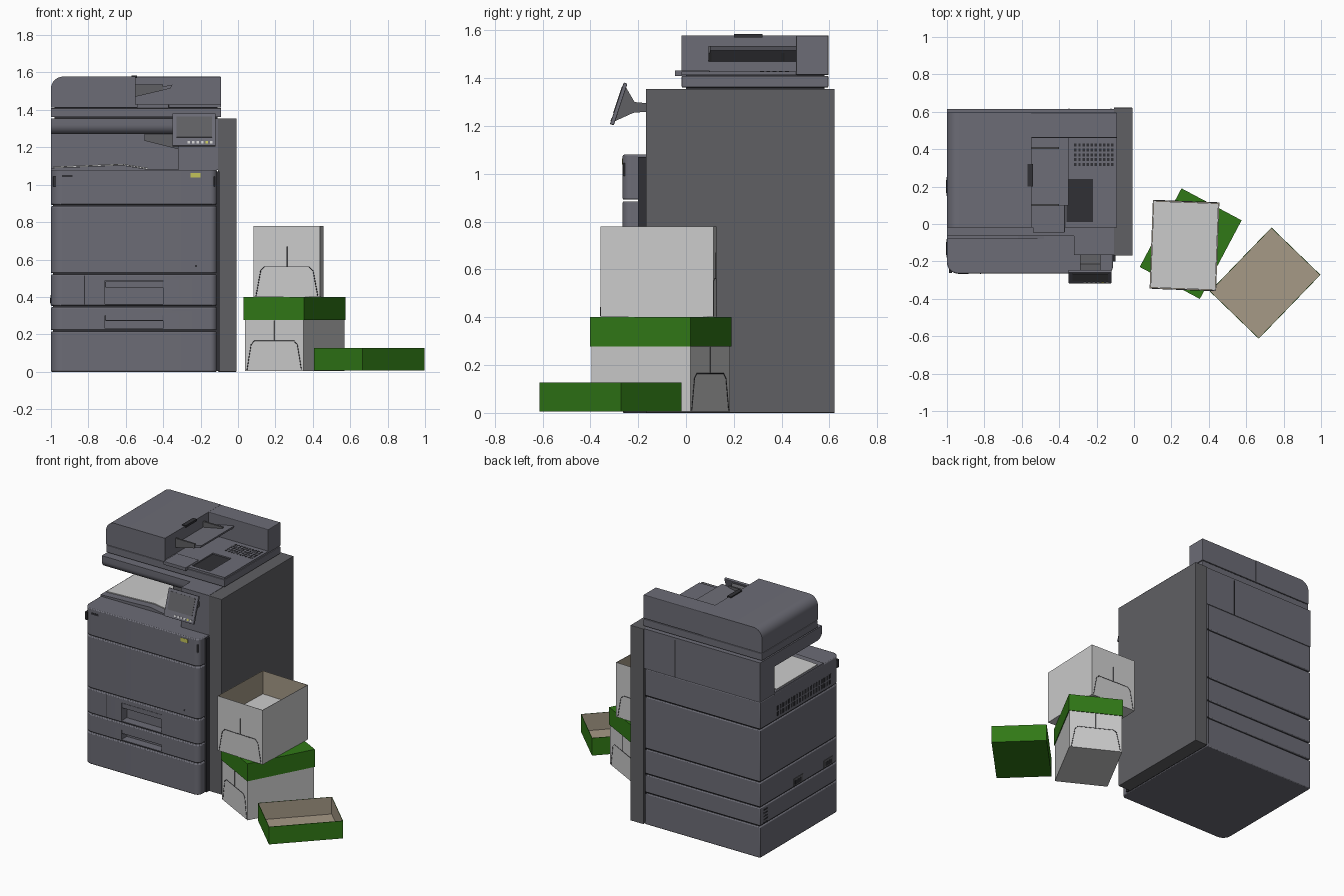
import bpy, bmesh, math
from mathutils import Matrix, Vector

if "Cube" in bpy.data.objects:
    bpy.data.objects.remove(bpy.data.objects["Cube"])


def material(name, rgb):
    m = bpy.data.materials.new(name)
    m.diffuse_color = (*rgb, 1)
    m.use_nodes = True
    m.node_tree.nodes["Principled BSDF"].inputs["Base Color"].default_value = m.diffuse_color
    return m


GREY = material("body_grey", (0.15, 0.15, 0.18))
SIDE = material("side_grey", (0.115, 0.115, 0.125))
DARK = material("dark_grey", (0.03, 0.03, 0.035))
GREEN = material("lid_green", (0.03, 0.19, 0.008))
TAN = material("cardboard", (0.38, 0.32, 0.24))
YELLOW = material("label_yellow", (0.55, 0.55, 0.1))


def finish(name, bm, mats, bevel=0, matrix=None):
    bmesh.ops.recalc_face_normals(bm, faces=bm.faces)
    me = bpy.data.meshes.new(name)
    bm.to_mesh(me)
    bm.free()
    for m in mats:
        if m:
            me.materials.append(m)
    ob = bpy.data.objects.new(name, me)
    bpy.context.collection.objects.link(ob)
    if matrix:
        ob.matrix_world = matrix
    if bevel:
        b = ob.modifiers.new("bevel", 'BEVEL')
        b.width, b.segments, b.limit_method = bevel, 2, 'ANGLE'
        b.angle_limit = math.radians(40)
    return ob


def prism(name, pts, lo, hi, axis, mat=GREY, bevel=0):
    """Extrude a closed 2D profile from lo to hi along an axis."""
    place = {'x': lambda p, t: (t, p[0], p[1]), 'y': lambda p, t: (p[0], t, p[1]),
             'z': lambda p, t: (p[0], p[1], t)}[axis]
    bm = bmesh.new()
    rings = [[bm.verts.new(place(p, t)) for p in pts] for t in (lo, hi)]
    for r in rings:
        bm.faces.new(r)
    n = len(pts)
    for i in range(n):
        j = (i + 1) % n
        bm.faces.new((rings[0][i], rings[0][j], rings[1][j], rings[1][i]))
    return finish(name, bm, [mat], bevel)


def rounded(x0, y0, x1, y1, radii, seg=8):
    """Rectangle profile, corner radii from lower left, anticlockwise."""
    pts = []
    for k, (cx, cy, sx, sy) in enumerate(((x0, y0, 1, 1), (x1, y0, -1, 1), (x1, y1, -1, -1), (x0, y1, 1, -1))):
        r = radii[k]
        if not r:
            pts.append((cx, cy))
            continue
        for i in range(seg + 1):
            a = math.pi + k * math.pi / 2 + i / seg * math.pi / 2
            pts.append((cx + sx * r + r * math.cos(a), cy + sy * r + r * math.sin(a)))
    return pts


def box(name, x, y, z, mat=GREY, bevel=0):
    return prism(name, rounded(x[0], y[0], x[1], y[1], (0, 0, 0, 0)), z[0], z[1], 'z', mat, bevel)


def cut(ob, x, y, z):
    c = box(ob.name + "_cutter", x, y, z)
    c.hide_render = True
    c.display_type = 'WIRE'
    m = ob.modifiers.new("cut", 'BOOLEAN')
    m.operation, m.solver, m.object = 'DIFFERENCE', 'EXACT', c


def smooth(ob):
    bpy.ops.object.select_all(action='DESELECT')
    bpy.context.view_layer.objects.active = ob
    ob.select_set(True)
    bpy.ops.object.shade_smooth_by_angle(angle=math.radians(30))


# Copier cabinet: stacked rounded layers around a core leave the seam grooves
box("cabinet_core", (-0.99, -0.10), (-0.20, 0.605), (0.005, 1.07), DARK)
levels = [0, 0.222, 0.352, 0.527, 0.892, 1.08]
layers = []
for i, (a, b) in enumerate(zip(levels, levels[1:])):
    ob = prism(f"cabinet_layer_{i + 1}", rounded(-1, -0.265, -0.113, 0.615, (0.06, 0.035, 0, 0)),
               a, b - 0.007 if i < 4 else b, 'z', GREY, 0.006)
    smooth(ob)
    layers.append(ob)

# Drawer grips
for i, z0, z1, zb in ((1, 0.232, 0.30, 0.272), (2, 0.362, 0.487, 0.45)):
    cut(layers[i], (-0.71, -0.40), (-0.3, -0.205), (z0, z1))
    box(f"drawer_grip_{i}", (-0.71, -0.40), (-0.26, -0.225), (zb, zb + 0.033), GREY, 0.004)
box("drawer_split", (-0.824, -0.819), (-0.2665, -0.26), (0.36, 0.515), DARK)

# Front details
for x in (-0.982, -0.132):
    box("door_latch", (x - 0.008, x + 0.008), (-0.262, -0.235), (0.99, 1.045), DARK)
box("door_mark", (-0.94, -0.885), (-0.267, -0.26), (1.04, 1.053), DARK)
box("yellow_label", (-0.255, -0.20), (-0.267, -0.26), (1.038, 1.063), YELLOW)
box("door_lock", (-0.23, -0.22), (-0.267, -0.26), (0.56, 0.57), DARK)

# Left side vents and carrying grips
for i in range(20):
    y = -0.16 + i * 0.03
    for z in (0.915, 0.955):
        box("left_vent_slot", (-1.001, -0.99), (y, y + 0.018), (z, z + 0.03), DARK)
for y in (-0.13, 0.2):
    box("left_grip_frame", (-1.003, -0.99), (y - 0.05, y + 0.05), (0.36, 0.41), SIDE)
    box("left_grip_recess", (-1.004, -0.99), (y - 0.035, y + 0.035), (0.367, 0.395), DARK)
for i in range(5):
    box("left_low_vent", (-1.001, -0.99), (0.53, 0.58), (0.225 + i * 0.022, 0.235 + i * 0.022), DARK)

# Right tower and upper body around the output bay
box("side_tower", (-0.108, -0.008), (-0.168, 0.622), (0, 1.355), SIDE, 0.003)
box("upper_column", (-0.32, -0.108), (-0.166, 0.615), (1.08, 1.355))
box("bay_back_wall", (-1, -0.32), (0.46, 0.615), (1.08, 1.27))
smooth(prism("scanner_bar", rounded(-0.065, 1.27, 0.615, 1.355, (0.05, 0, 0, 0)), -1, -0.32, 'x'))
prism("exit_chute", [(-0.50, 1.235), (-0.32, 1.19), (-0.32, 1.27), (-0.50, 1.27)], 0.0, 0.46, 'y', SIDE)
prism("output_tray", [(-1, 1.075), (-1, 1.09), (-0.62, 1.105), (-0.48, 1.082), (-0.32, 1.082), (-0.32, 1.075)],
      -0.08, 0.46, 'y')
prism("output_sheet", [(-0.99, 1.091), (-0.99, 1.097), (-0.62, 1.112), (-0.48, 1.09), (-0.48, 1.083),
                       (-0.62, 1.106)], -0.03, 0.42, 'y', None)
box("back_seam", (-0.125, -0.12), (0.61, 0.617), (0.02, 1.08), DARK)
box("back_upper_seam", (-0.35, -0.345), (0.61, 0.617), (1.08, 1.34), DARK)

# Document scanner and feeder
box("scanner_neck", (-0.98, -0.11), (0.0, 0.58), (1.35, 1.42), DARK)
box("scanner_base", (-1, -0.09), (-0.018, 0.595), (1.361, 1.41), GREY, 0.004)
deck = box("feeder_deck", (-0.55, -0.09), (-0.018, 0.46), (1.414, 1.428))
cut(deck, (-0.36, -0.22), (0.01, 0.24), (1.418, 1.45))
smooth(prism("feeder_cover", rounded(-1, 1.414, -0.548, 1.578, (0, 0, 0, 0.065)), -0.018, 0.595, 'y'))
box("feeder_back_ridge", (-0.55, -0.09), (0.46, 0.595), (1.414, 1.578), GREY, 0.004)
box("cover_tab", (-0.57, -0.54), (0.20, 0.32), (1.57, 1.585), DARK)
prism("feed_tray", [(-0.55, 1.47), (-0.36, 1.515), (-0.35, 1.535), (-0.55, 1.495)], 0.10, 0.46, 'y')
for y in (0.095, 0.40):
    prism("paper_guide", [(-0.55, 1.47), (-0.40, 1.505), (-0.40, 1.535), (-0.55, 1.535)], y, y + 0.012, 'y', SIDE)
box("eject_lip", (-0.54, -0.37), (-0.046, 0.10), (1.408, 1.432), GREY, 0.003)
for i in range(10):
    for j in range(5):
        x, y = -0.32 + i * 0.022, 0.31 + j * 0.026
        box("deck_vent", (x, x + 0.013), (y, y + 0.016), (1.42, 1.4295), DARK)

# Tilted control panel
prism("control_panel", [(-0.318, 1.208), (-0.26, 1.382), (-0.245, 1.376), (-0.302, 1.203)], -0.35, -0.12, 'x', GREY, 0.003)
base, along, out = Vector((-0.318, 1.208)), Vector((0.058, 0.174)), Vector((-0.949, 0.316))


def on_panel(name, x0, x1, t0, t1, mat):
    p = [base + along * t + out * d for t, d in ((t0, -0.003), (t1, -0.003), (t1, 0.002), (t0, 0.002))]
    prism(name, [tuple(v) for v in p], x0, x1, 'x', mat)


on_panel("touch_screen", -0.33, -0.14, 0.26, 0.90, SIDE)
for i in range(6):
    on_panel("panel_button", -0.27 + i * 0.024, -0.257 + i * 0.024, 0.07, 0.14, YELLOW if i == 4 else None)
prism("panel_arm", [(-0.297, 1.22), (-0.25, 1.36), (-0.215, 1.30), (-0.16, 1.295), (-0.16, 1.26), (-0.22, 1.255)],
      -0.29, -0.18, 'x', SIDE)


# Cardboard boxes: width 0.36, depth 0.475
def carton(name, w, d, h, matrix, mats, wall=0):
    bm = bmesh.new()
    bmesh.ops.create_cube(bm, size=1, matrix=Matrix.Translation((0, 0, h / 2)) @ Matrix.Diagonal((w, d, h, 1)))
    if wall:
        bm.faces.ensure_lookup_table()
        top = max(bm.faces, key=lambda f: f.calc_center_median().z)
        bmesh.ops.inset_region(bm, faces=[top], thickness=wall)
        floor = bmesh.ops.extrude_discrete_faces(bm, faces=[top])['faces'][0]
        bmesh.ops.translate(bm, vec=(0, 0, wall - h), verts=floor.verts)
        floor.material_index = 1
        for e in floor.edges:
            for f in e.link_faces:
                f.material_index = 1
    return finish(name, bm, mats, 0, matrix)


def spot(x, y, z, deg):
    return Matrix.Translation((x, y, z)) @ Matrix.Rotation(math.radians(deg), 4, 'Z')


def flap_lines(name, matrix, d):
    cu = bpy.data.curves.new(name, 'CURVE')
    cu.dimensions, cu.bevel_depth, cu.bevel_resolution = '3D', 0.002, 0
    for s in (-1, 1):
        for path in ([(-0.165, 0.005), (-0.14, 0.14), (-0.12, 0.16), (0.12, 0.16), (0.14, 0.14), (0.165, 0.005)],
                     [(0, 0.16), (0, 0.27)]):
            sp = cu.splines.new('POLY')
            sp.points.add(len(path) - 1)
            for p, (x, z) in zip(sp.points, path):
                p.co = (x, s * d / 2, z, 1)
    cu.materials.append(DARK)
    ob = bpy.data.objects.new(name, cu)
    bpy.context.collection.objects.link(ob)
    ob.matrix_world = matrix


WHITE = material("box_white", (0.75, 0.75, 0.75))
low, high = spot(0.303, -0.105, 0.005, -28), spot(0.27, -0.115, 0.401, -2.1)
carton("lower_box", 0.355, 0.467, 0.36, low, [WHITE])
flap_lines("lower_box_flaps", low, 0.467)
carton("lower_box_lid", 0.364, 0.476, 0.122, spot(0.303, -0.105, 0.278, -28), [GREEN])
carton("upper_box", 0.356, 0.472, 0.378, high, [WHITE, TAN], 0.004)
flap_lines("upper_box_flaps", high, 0.472)
carton("paper_stack", 0.346, 0.462, 0.21, spot(0.27, -0.115, 0.41, -2.1), [WHITE])
carton("loose_lid", 0.364, 0.475, 0.122, spot(0.701, -0.316, 0.006, -44), [GREEN, TAN], 0.004)
